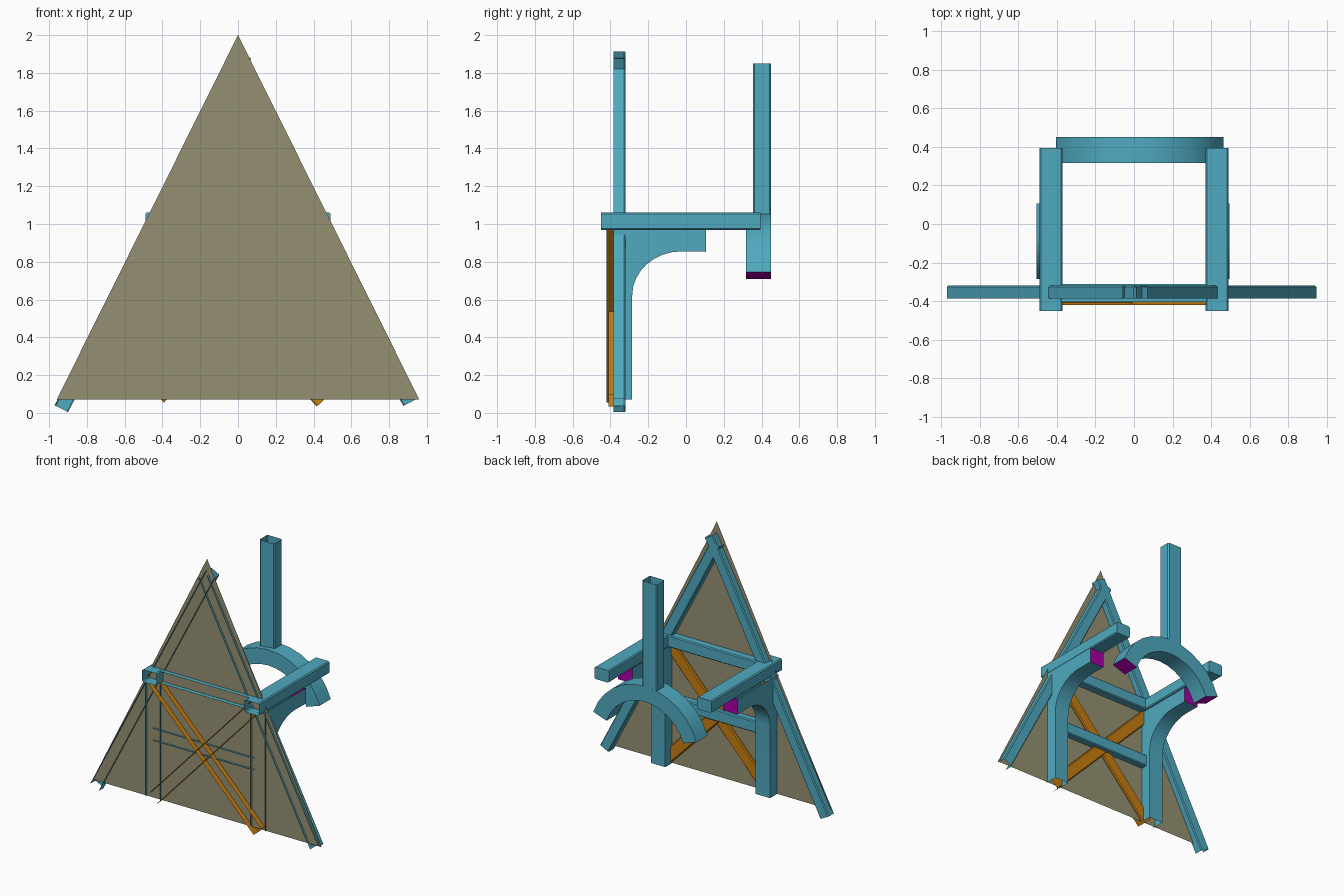
import bpy, bmesh, math
from mathutils import Vector

if "Cube" in bpy.data.objects:
    bpy.data.objects.remove(bpy.data.objects["Cube"])


def material(name, rgb):
    m = bpy.data.materials.new(name)
    m.diffuse_color = (*rgb, 1)
    m.use_nodes = True
    m.node_tree.nodes["Principled BSDF"].inputs["Base Color"].default_value = m.diffuse_color
    return m


TIMBER = material("timber", (0.08, 0.40, 0.53))
BRACE = material("brace_wood", (0.58, 0.21, 0.005))
ENDGRAIN = material("end_grain", (0.40, 0.0, 0.40))
PLASTER = material("plaster", (0.30, 0.28, 0.17))


def finish(bm, name, mats, smooth=False):
    bmesh.ops.recalc_face_normals(bm, faces=bm.faces)
    me = bpy.data.meshes.new(name)
    bm.to_mesh(me)
    bm.free()
    for m in mats:
        me.materials.append(m)
    ob = bpy.data.objects.new(name, me)
    bpy.context.collection.objects.link(ob)
    if smooth:
        bpy.ops.object.select_all(action='DESELECT')
        ob.select_set(True)
        bpy.context.view_layer.objects.active = ob
        bpy.ops.object.shade_smooth_by_angle(angle=math.radians(30))
    return ob


def sweep(name, a, b, u, v, profile, closed, cap_end=False, mat=TIMBER):
    """Straight extrusion of a (u, v) profile from a to b."""
    bm = bmesh.new()
    rings = [[bm.verts.new(Vector(p) + u * s + v * t) for s, t in profile] for p in (a, b)]
    n = len(profile)
    for i in range(n if closed else n - 1):
        j = (i + 1) % n
        bm.faces.new((rings[0][i], rings[0][j], rings[1][j], rings[1][i]))
    if cap_end:
        bm.faces.new(rings[1])
    return finish(bm, name, [mat])


def gable_beam(name, a, b, width, y0, y1, mat=TIMBER, c=0.007):
    """Channel lying in the gable, open towards the front."""
    d = Vector((b[0] - a[0], 0, b[1] - a[1])).normalized()
    side, h = Vector((d.z, 0, -d.x)), width / 2
    prof = [(-h, y0), (-h, y1 - c), (-h + c, y1), (h - c, y1), (h, y1 - c), (h, y0)]
    sweep(name, (a[0], 0, a[1]), (b[0], 0, b[1]), side, Vector((0, 1, 0)), prof, False, mat=mat)


def chamfered(w, h, c=0.008):
    w, h = w / 2, h / 2
    return [(-w + c, -h), (w - c, -h), (w, -h + c), (w, h - c),
            (w - c, h), (-w + c, h), (-w, h - c), (-w, -h + c)]


X, Y, Z = Vector((1, 0, 0)), Vector((0, 1, 0)), Vector((0, 0, 1))

# Gable wall: a single triangular sheet
bm = bmesh.new()
bm.faces.new([bm.verts.new((x, -0.37, z)) for x, z in ((-0.96, 0.07), (0.96, 0.07), (0, 2.0))])
finish(bm, "gable_panel", [PLASTER])

# Rafters, rails and crossed braces in the gable
gable_beam("rafter_left", (-0.935, 0.022), (0.035, 1.895), 0.08, -0.385, -0.32)
gable_beam("rafter_right", (0.91, 0.055), (-0.025, 1.86), 0.08, -0.385, -0.32)
gable_beam("tie_beam", (-0.45, 1.015), (0.43, 1.015), 0.09, -0.405, -0.312)
gable_beam("middle_rail", (-0.445, 0.555), (0.40, 0.555), 0.09, -0.385, -0.32)
gable_beam("cross_brace_rising", (-0.425, 0.085), (0.425, 1.005), 0.09, -0.42, -0.355, BRACE)
gable_beam("cross_brace_falling", (-0.43, 0.97), (0.45, 0.065), 0.09, -0.41, -0.35, BRACE)

# Side beams and curved wall posts beneath them
for side, bx, px in (("left", -0.43, -0.445), ("right", 0.43, 0.435)):
    sweep("side_beam_" + side, (bx, -0.45, 1.015), (bx, 0.395, 1.015), X, Z,
          chamfered(0.12, 0.092), True, cap_end=True)
    bm = bmesh.new()
    curve = [(-0.285, 0.07)]
    for i in range(9):
        t = math.radians(180 - i * 90 / 8)
        curve.append((-0.025 + 0.26 * math.cos(t), 0.62 + 0.235 * math.sin(t)))
    curve += [(0.105, 0.853), (0.105, 0.97)]
    outline = [(-0.385, 0.07)] + curve + [(-0.385, 0.97)]
    rings = [[bm.verts.new((px + s * 0.06, y, z)) for y, z in outline] for s in (-1, 1)]
    for r in rings:
        bm.faces.new(r)
    last = len(curve) - 1
    for i in range(1, last + 1):
        f = bm.faces.new((rings[0][i], rings[0][i + 1], rings[1][i + 1], rings[1][i]))
        f.material_index = int(i == last)
    finish(bm, "curved_post_" + side, [TIMBER, ENDGRAIN], smooth=True)

# Rear arch with coloured end faces
bm = bmesh.new()
N, CX, CZ = 12, 0.03, 0.598
rings = []
for i in range(N + 1):
    t = math.radians(19 + i * 142 / N)
    rings.append([bm.verts.new((CX + r * math.cos(t), y, CZ + r * math.sin(t)))
                  for r, y in ((0.34, 0.317), (0.458, 0.317), (0.458, 0.45), (0.34, 0.45))])
for p, q in zip(rings, rings[1:]):
    for k in range(4):
        bm.faces.new((p[k], p[(k + 1) % 4], q[(k + 1) % 4], q[k]))
for r in (rings[0], rings[-1]):
    bm.faces.new(r).material_index = 1
finish(bm, "rear_arch", [TIMBER, ENDGRAIN], smooth=True)

# King post standing on the arch, open at the top
sweep("king_post", (-0.007, 0.402, 1.03), (-0.007, 0.402, 1.85), X, Y,
      chamfered(0.125, 0.095), True)
